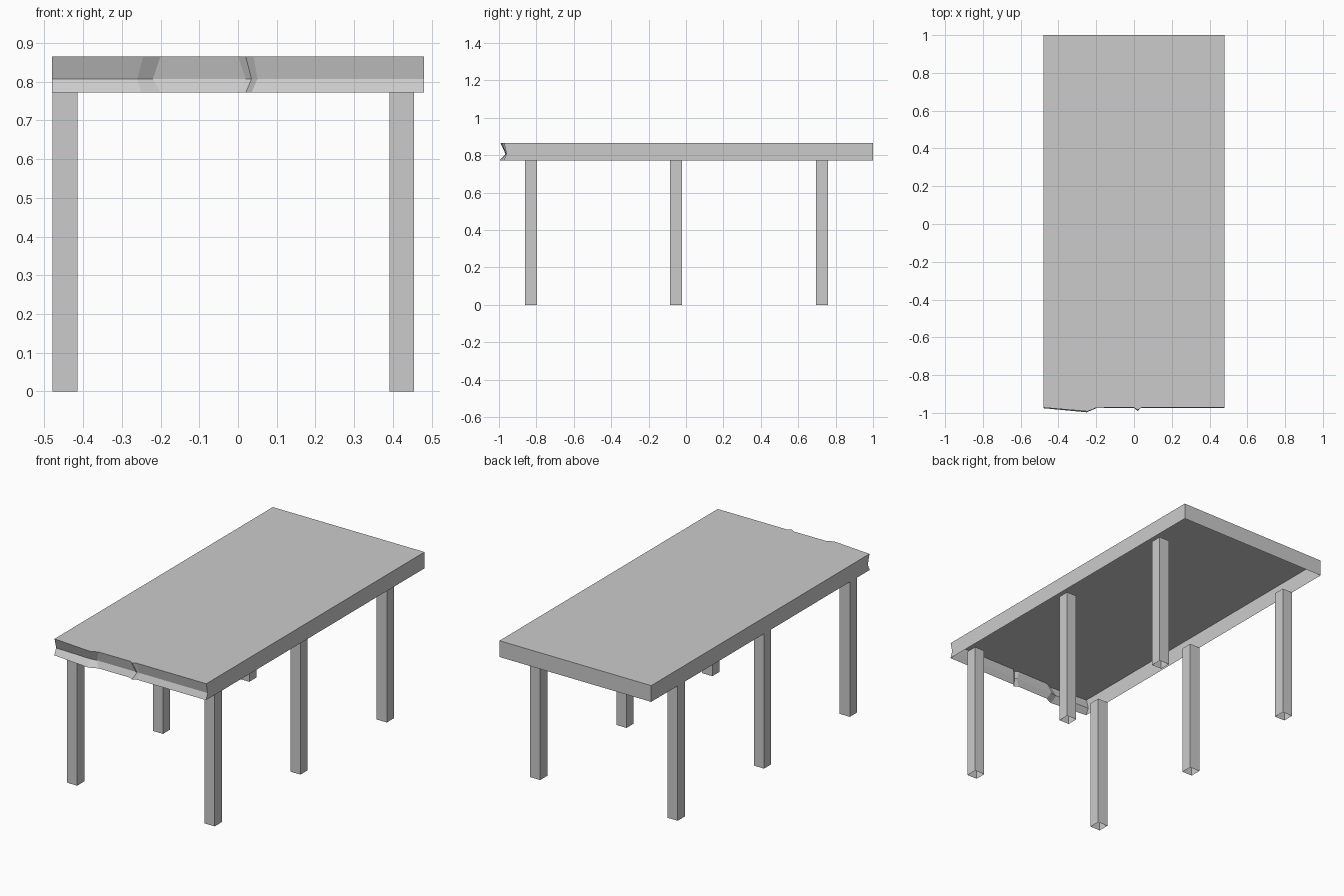
import bpy, bmesh

if "Cube" in bpy.data.objects:
    bpy.data.objects.remove(bpy.data.objects["Cube"])

Z0, Z1, ZC = 0.772, 0.865, 0.807   # skirt bottom, table surface, front crease
HX, BACK = 0.48, 1.0


def make_object(name, bm):
    mesh = bpy.data.meshes.new(name)
    bm.to_mesh(mesh)
    bm.free()
    obj = bpy.data.objects.new(name, mesh)
    bpy.context.collection.objects.link(obj)
    return obj


# Table top: a thin sheet with a hanging skirt, open underneath,
# the front skirt dented inwards along a crease with two small bulges
bm = bmesh.new()


def row(points, z):
    return [bm.verts.new((x, y, z)) for x, y in points]


top = row([(-HX, -0.972), (-0.245, -0.992), (-0.2, -0.973), (0.0, -0.972),
           (0.02, -0.985), (0.04, -0.972), (HX, -0.972)], Z1)
mid = row([(-HX, -0.957), (-0.26, -0.965), (-0.22, -0.96), (0.02, -0.96),
           (0.035, -0.963), (0.05, -0.96), (HX, -0.96)], ZC)
low = row([(-HX, -0.975), (-0.25, -0.997), (-0.2, -0.975), (0.0, -0.974),
           (0.02, -0.99), (0.035, -0.974), (HX, -0.974)], Z0)
for upper, lower in ((top, mid), (mid, low)):
    for i in range(len(upper) - 1):
        bm.faces.new((upper[i], lower[i], lower[i + 1], upper[i + 1]))
tr, tl = row([(HX, BACK), (-HX, BACK)], Z1)
br, bl = row([(HX, BACK), (-HX, BACK)], Z0)
bm.faces.new(top + [tr, tl])                          # surface
bm.faces.new((top[-1], mid[-1], low[-1], br, tr))     # right skirt
bm.faces.new((tl, bl, low[0], mid[0], top[0]))        # left skirt
bm.faces.new((tr, br, bl, tl))                        # back skirt
make_object("table_top", bm)


# Legs: square open tubes, three along each side
def leg(name, x0, x1, y0, y1):
    bm = bmesh.new()
    corners = [(x0, y0), (x1, y0), (x1, y1), (x0, y1)]
    a = [bm.verts.new((x, y, 0)) for x, y in corners]
    b = [bm.verts.new((x, y, Z0)) for x, y in corners]
    for i in range(4):
        j = (i + 1) % 4
        bm.faces.new((a[i], a[j], b[j], b[i]))
    make_object(name, bm)


for side, x0, x1 in (("left", -0.479, -0.415), ("right", 0.391, 0.455)):
    for place, y0 in (("front", -0.86), ("middle", -0.085), ("back", 0.695)):
        leg(f"{place}_{side}_leg", x0, x1, y0, y0 + 0.064)
